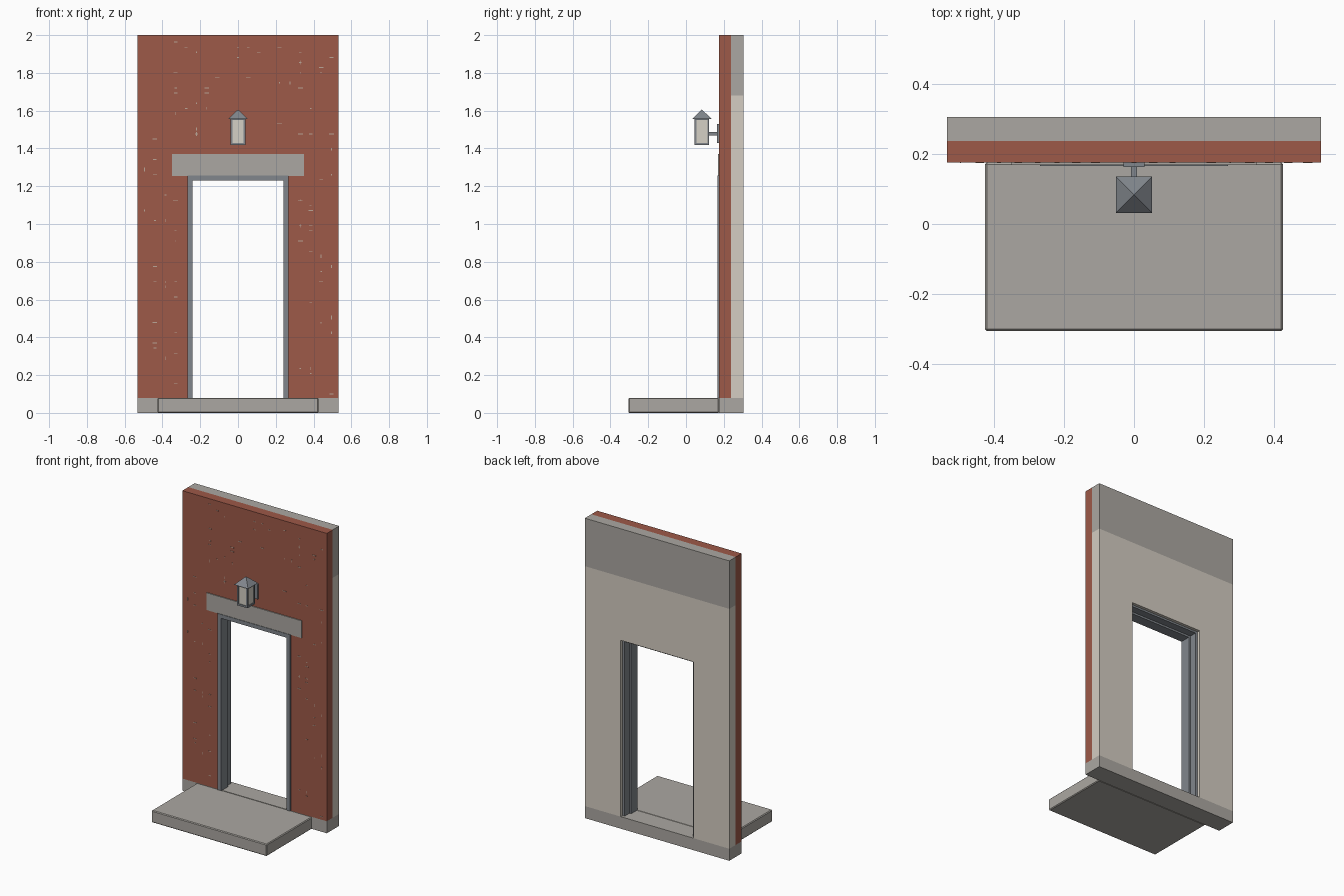
import bpy, bmesh, math, random
from mathutils import Matrix

cube = bpy.data.objects.get("Cube")
if cube:
    bpy.data.objects.remove(cube, do_unlink=True)


def material(name, r, g, b):
    m = bpy.data.materials.new(name)
    m.use_nodes = True
    m.diffuse_color = (r, g, b, 1)
    m.node_tree.nodes["Principled BSDF"].inputs["Base Color"].default_value = (r, g, b, 1)
    return m


BRICK = material("red brick", 0.34, 0.10, 0.065)
MORTAR = material("mortar", 0.50, 0.38, 0.31)
CONCRETE = material("concrete", 0.41, 0.39, 0.36)
PLASTER = material("cream plaster", 0.66, 0.61, 0.54)
METAL = material("grey metal", 0.22, 0.24, 0.265)
GLASS = material("lantern glass", 0.66, 0.63, 0.56)


def finish(name, bm, mat):
    bmesh.ops.recalc_face_normals(bm, faces=bm.faces)
    me = bpy.data.meshes.new(name)
    bm.to_mesh(me)
    bm.free()
    me.materials.append(mat)
    ob = bpy.data.objects.new(name, me)
    bpy.context.collection.objects.link(ob)
    return ob


def add_box(bm, x, y, z):
    """Add a box spanning the given (low, high) ranges."""
    spans = (x, y, z)
    mid = [(a + b) / 2 for a, b in spans]
    size = [b - a for a, b in spans]
    bmesh.ops.create_cube(bm, size=1, matrix=Matrix.Translation(mid) @ Matrix.Diagonal((*size, 1)))


def box(name, x, y, z, mat, bevel=0):
    bm = bmesh.new()
    add_box(bm, x, y, z)
    if bevel:
        bmesh.ops.bevel(bm, geom=bm.edges[:], offset=bevel, segments=1, affect='EDGES')
    return finish(name, bm, mat)


def portal(name, half, top, open_half, open_top, y, mat):
    """Upright slab with a doorway cut up from its foot."""
    outline = [(-half, BASE), (-half, top), (half, top), (half, BASE),
               (open_half, BASE), (open_half, open_top), (-open_half, open_top), (-open_half, BASE)]
    bm = bmesh.new()
    face = bm.faces.new([bm.verts.new((px, y[0], pz)) for px, pz in outline])
    new = bmesh.ops.extrude_face_region(bm, geom=[face])["geom"]
    bmesh.ops.translate(bm, vec=(0, y[1] - y[0], 0),
                        verts=[v for v in new if isinstance(v, bmesh.types.BMVert)])
    return finish(name, bm, mat)


BASE, HALF, TOP = 0.08, 0.533, 2.0
FRONT, JOINT, BACK = 0.175, 0.237, 0.305
DOOR, DOOR_TOP = 0.268, 1.256

# Wall layers
box("plinth", (-HALF, HALF), (FRONT, BACK), (0, BASE), CONCRETE)
portal("brick_wall", HALF, TOP, DOOR, DOOR_TOP, (FRONT, JOINT), BRICK)
portal("plaster_wall", HALF, 1.68, DOOR, DOOR_TOP, (JOINT, BACK), PLASTER)
box("ring_beam", (-HALF, HALF), (JOINT, BACK), (1.68, TOP), CONCRETE)
box("lintel", (-0.35, 0.35), (0.169, 0.2), (1.255, 1.37), CONCRETE)

# Doorstep
box("doorstep", (-0.425, 0.425), (-BACK, FRONT), (0, BASE), CONCRETE, 0.005)

# Door frame with a rebate towards the back
portal("door_frame", DOOR, DOOR_TOP, 0.24, 1.23, (0.166, 0.235), METAL)
portal("door_frame_rebate", DOOR, DOOR_TOP, 0.253, 1.243, (0.235, 0.285), METAL)

# Scattered mortar flecks along the brick courses
random.seed(4)
bm = bmesh.new()
for i in range(150):
    cx = round(random.uniform(-0.5, 0.5) / 0.055) * 0.055
    cz = 0.1 + random.randrange(70) * 0.027
    if abs(cx) < 0.39 and 1.22 < cz < 1.4 or abs(cx) < 0.3 and cz < 1.4:
        continue
    w, h = (random.uniform(0.004, 0.014), 0.002)
    if random.random() < 0.35:
        w, h = h, w * 0.8
    add_box(bm, (cx - w, cx + w), (FRONT - 0.0015, FRONT + 0.001), (cz - h, cz + h))
finish("mortar_flecks", bm, MORTAR)

# Wall lantern
LY, R = 0.084, 0.038
box("lantern_glass", (-0.034, 0.034), (LY - 0.034, LY + 0.034), (1.425, 1.556), GLASS)
bm = bmesh.new()
for sx in (-1, 1):
    for sy in (-1, 1):
        px, py = sx * (R - 0.004), LY + sy * (R - 0.004)
        add_box(bm, (px - 0.005, px + 0.005), (py - 0.005, py + 0.005), (1.42, 1.557))
for z in ((1.418, 1.43), (1.55, 1.558)):
    add_box(bm, (-R - 0.001, R + 0.001), (LY - R - 0.001, LY + R + 0.001), z)
finish("lantern_cage", bm, METAL)
bm = bmesh.new()
bmesh.ops.create_cone(bm, cap_ends=True, segments=4, radius1=0.052 * math.sqrt(2), radius2=0, depth=0.05,
                      matrix=Matrix.Translation((0, LY, 1.581)) @ Matrix.Rotation(math.pi / 4, 4, 'Z'))
finish("lantern_roof", bm, METAL)
box("lantern_arm", (-0.008, 0.008), (LY + 0.03, 0.167), (1.468, 1.486), METAL)
box("lantern_back_plate", (-0.03, 0.03), (0.163, FRONT), (1.43, 1.53), METAL)
